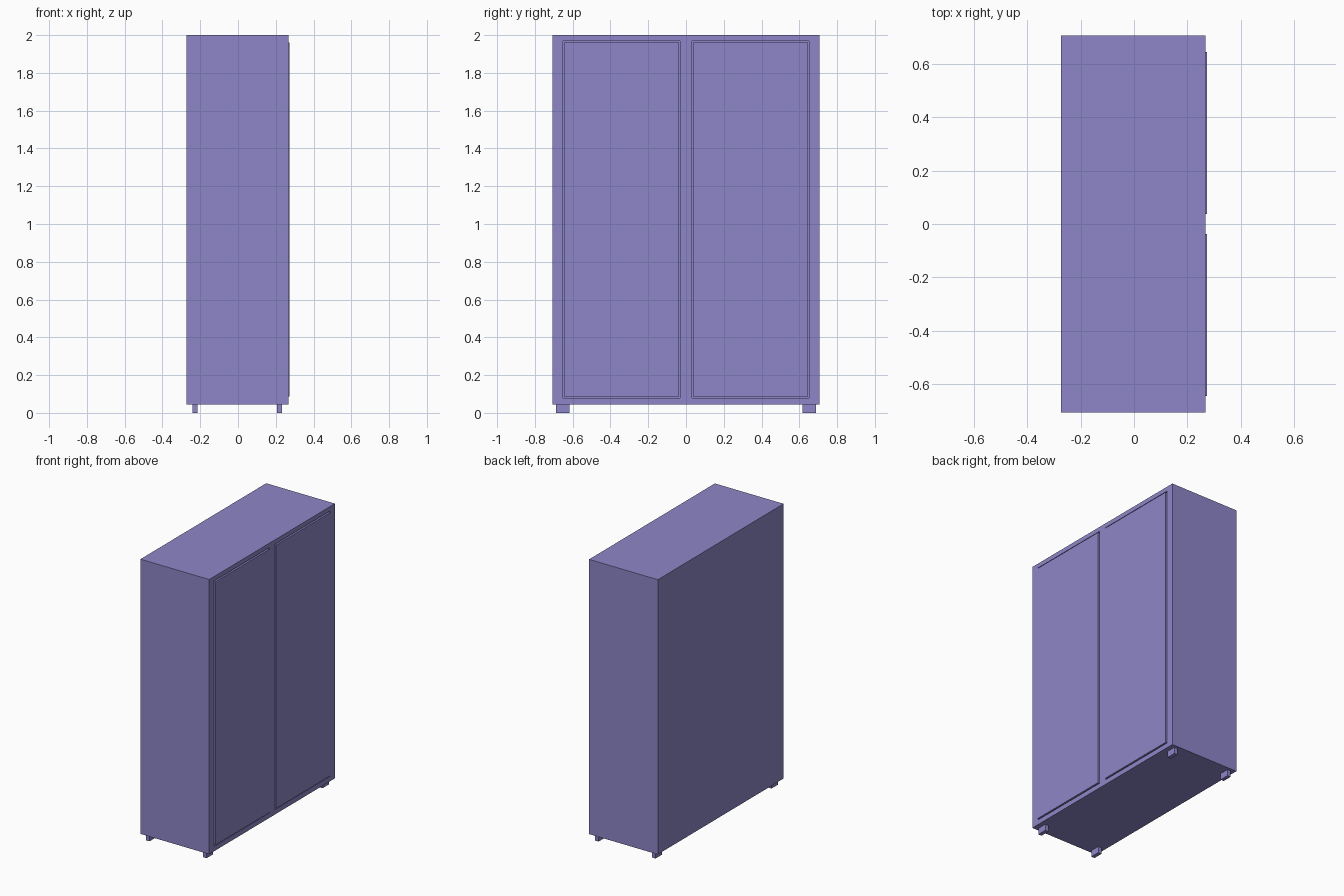
import bpy

if "Cube" in bpy.data.objects:
    bpy.data.objects.remove(bpy.data.objects["Cube"])

lilac = bpy.data.materials.new("lilac_paint")
lilac.diffuse_color = (0.27, 0.24, 0.58, 1.0)
lilac.use_nodes = True
lilac.node_tree.nodes["Principled BSDF"].inputs["Base Color"].default_value = lilac.diffuse_color


def box(name, x, y, z):
    """Axis-aligned box given its (min, max) range on each axis."""
    lo, hi = zip(x, y, z)
    bpy.ops.mesh.primitive_cube_add(
        size=1, location=[(a + b) / 2 for a, b in zip(lo, hi)])
    ob = bpy.context.object
    ob.name = name
    ob.scale = [b - a for a, b in zip(lo, hi)]
    bpy.ops.object.transform_apply(location=False, rotation=False, scale=True)
    ob.data.materials.append(lilac)
    return ob


def span(side, a, b):
    """Mirror the range a..b to the given side."""
    return tuple(sorted((side * a, side * b)))


SIDES = ((-1, "left"), (1, "right"))

# Wardrobe body
body = box("cabinet_body", (-0.273, 0.268), (-0.707, 0.707), (0.045, 2.0))

for side, label in SIDES:
    # Recessed door opening
    cutter = box("opening_cutter", (0.24, 0.35), span(side, 0.031, 0.651), (0.08, 1.968))
    cutter.hide_render = True
    mod = body.modifiers.new("opening", 'BOOLEAN')
    mod.operation = 'DIFFERENCE'
    mod.solver = 'EXACT'
    mod.object = cutter
    bpy.context.view_layer.objects.active = body
    bpy.ops.object.modifier_apply(modifier=mod.name)
    bpy.data.objects.remove(cutter)

    # Door, slightly proud of the body with a narrow gap all round
    box(label + "_door", (0.24, 0.273), span(side, 0.037, 0.645), (0.087, 1.961))

    # Feet
    for row, x in (("back", (-0.242, -0.215)), ("front", (0.207, 0.234))):
        box(f"{row}_{label}_foot", x, span(side, 0.617, 0.687), (0.0, 0.045))
